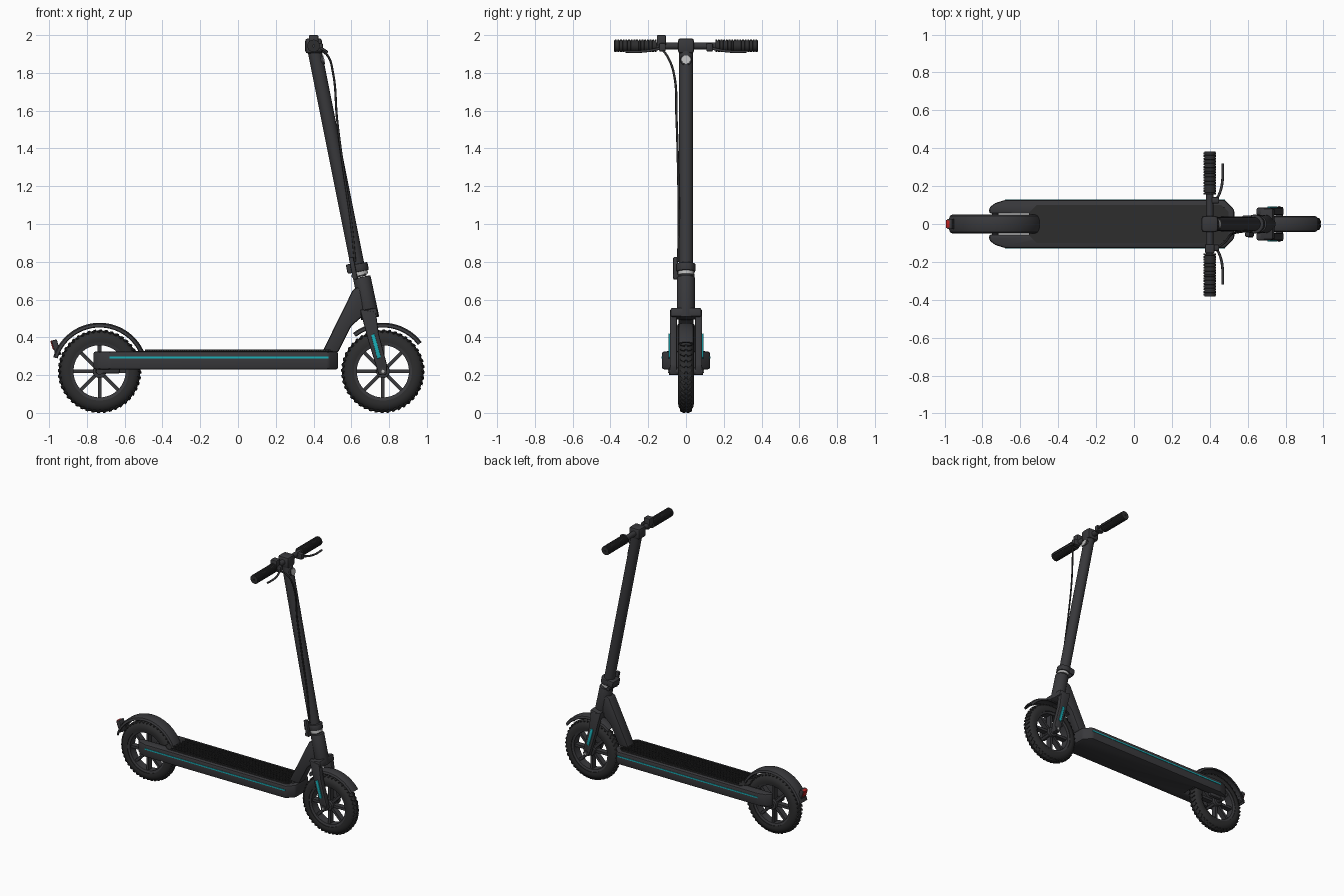
import bpy, bmesh, math
from mathutils import Vector, Matrix

if "Cube" in bpy.data.objects:
    bpy.data.objects.remove(bpy.data.objects["Cube"])


def material(name, r, g, b):
    m = bpy.data.materials.new(name)
    m.use_nodes = True
    m.diffuse_color = (r, g, b, 1)
    m.node_tree.nodes["Principled BSDF"].inputs["Base Color"].default_value = (r, g, b, 1)
    return m


BODY = material("charcoal", 0.04, 0.04, 0.044)
RUBBER = material("rubber_black", 0.026, 0.026, 0.027)
CYAN = material("cyan", 0.01, 0.42, 0.47)
RED = material("red", 0.5, 0.015, 0.015)
SILVER = material("silver", 0.5, 0.5, 0.5)


def finish(bm, name, mat, bevel=0, angle=35):
    bmesh.ops.recalc_face_normals(bm, faces=bm.faces)
    if bevel:
        bmesh.ops.bevel(bm, geom=bm.edges[:], offset=bevel, segments=2,
                        profile=0.5, affect='EDGES', clamp_overlap=True)
    me = bpy.data.meshes.new(name)
    bm.to_mesh(me)
    bm.free()
    for p in me.polygons:
        p.use_smooth = True
    me.set_sharp_from_angle(angle=math.radians(angle))
    me.materials.append(mat)
    ob = bpy.data.objects.new(name, me)
    bpy.context.collection.objects.link(ob)
    return ob


def add_box(bm, centre, size, rot=None):
    m = Matrix.Translation(centre) @ (rot or Matrix()) @ Matrix.Diagonal((*size, 1))
    bmesh.ops.create_cube(bm, size=1, matrix=m)


def box(name, centre, size, mat, bevel=0, tilt=0):
    bm = bmesh.new()
    add_box(bm, centre, size, Matrix.Rotation(tilt, 4, 'Y'))
    return finish(bm, name, mat, bevel)


def rod(name, p, q, r, mat, r2=None, segs=32, bevel=0):
    p, q = Vector(p), Vector(q)
    d = q - p
    m = Matrix.Translation((p + q) / 2) @ d.to_track_quat('Z', 'Y').to_matrix().to_4x4()
    bm = bmesh.new()
    bmesh.ops.create_cone(bm, cap_ends=True, segments=segs, radius1=r,
                          radius2=r2 or r, depth=d.length, matrix=m)
    return finish(bm, name, mat, bevel)


def prism(name, outline, place, mat, bevel=0):
    """Outline extruded between two levels; place(u, v, side) gives the 3D point."""
    bm = bmesh.new()
    low, high = ([bm.verts.new(place(u, v, s)) for u, v in outline] for s in (0, 1))
    bm.faces.new(low)
    bm.faces.new(high)
    n = len(outline)
    for i in range(n):
        j = (i + 1) % n
        bm.faces.new((low[i], low[j], high[j], high[i]))
    return finish(bm, name, mat, bevel)


def sideways(y0, y1):
    return lambda u, v, s: (u, y1 if s else y0, v)


def upright(z0, z1):
    return lambda u, v, s: (u, v, z1 if s else z0)


def lathe(name, cx, cz, section, mat, a0=0, a1=360, segs=64):
    """Closed (radius, y) section swept about the y direction."""
    bm = bmesh.new()
    full = a1 - a0 == 360
    rings = []
    for k in range(segs if full else segs + 1):
        a = math.radians(a0 + (a1 - a0) * k / segs)
        rings.append([bm.verts.new((cx + r * math.cos(a), y, cz + r * math.sin(a)))
                      for r, y in section])
    n = len(section)
    for k in range(segs):
        A, B = rings[k], rings[(k + 1) % len(rings)]
        for i in range(n):
            j = (i + 1) % n
            bm.faces.new((A[i], A[j], B[j], B[i]))
    if not full:
        bm.faces.new(rings[0])
        bm.faces.new(rings[-1])
    return finish(bm, name, mat)


def cable(name, points, r, mat):
    cu = bpy.data.curves.new(name, 'CURVE')
    cu.dimensions = '3D'
    cu.bevel_depth, cu.bevel_resolution, cu.use_fill_caps = r, 3, True
    sp = cu.splines.new('BEZIER')
    sp.bezier_points.add(len(points) - 1)
    for bp, co in zip(sp.bezier_points, points):
        bp.co = co
        bp.handle_left_type = bp.handle_right_type = 'AUTO'
    cu.materials.append(mat)
    bpy.context.collection.objects.link(bpy.data.objects.new(name, cu))


AXLE_Z = 0.22
REAR_X, FRONT_X = -0.733, 0.767


def wheel(label, cx):
    # tyre: rounded section with a flat inner side
    tyre = [(0.17 + 0.046 * math.sin(t), 0.042 * math.cos(t))
            for t in (math.radians(-20 + 22 * k) for k in range(11))]
    lathe(label + "_tyre", cx, AXLE_Z, tyre, RUBBER)
    # chevron tread blocks
    bm = bmesh.new()
    for k in range(44):
        spin = Matrix.Rotation(math.tau * k / 44, 4, 'Y')
        for s in (-1, 1):
            lean = Matrix.Rotation(s * 0.6, 4, 'Z') @ Matrix.Rotation(-s * 0.38, 4, 'X')
            centre = Vector((cx, 0, AXLE_Z)) + spin @ Vector((0, s * 0.016, 0.2125))
            add_box(bm, centre, (0.014, 0.027, 0.008), spin @ lean)
    finish(bm, label + "_tread", RUBBER)
    # rim, hub and tapered spokes
    lathe(label + "_rim", cx, AXLE_Z,
          [(0.138, -0.03), (0.165, -0.038), (0.165, 0.038), (0.138, 0.03)], BODY)
    rod(label + "_hub", (cx, -0.04, AXLE_Z), (cx, 0.04, AXLE_Z), 0.036, BODY, bevel=0.004)
    bm = bmesh.new()
    for k in range(8):
        spin = Matrix.Rotation(math.tau * k / 8, 4, 'Y')
        add_box(bm, Vector((cx, 0, AXLE_Z)) + spin @ Vector((0, 0, 0.085)),
                (0.019, 0.04, 0.125), spin)
    finish(bm, label + "_spokes", BODY)


wheel("rear", REAR_X)
wheel("front", FRONT_X)


# curved mudguards
def guard(name, cx, half, a0, a1):
    outer = [(0.236, -half), (0.25, -0.86 * half), (0.257, -0.45 * half)]
    inner = [(0.248, 0.4 * half), (0.242, 0.78 * half), (0.232, 0.9 * half)]
    section = outer + [(r, -y) for r, y in reversed(outer)]
    section += list(reversed(inner)) + [(r, -y) for r, y in inner]
    lathe(name, cx, AXLE_Z, section, BODY, a0, a1, 40)


guard("rear_mudguard", REAR_X, 0.05, 25, 163)
guard("front_mudguard", FRONT_X, 0.043, 37, 128)
box("tail_light_mount", (-0.962, 0, 0.345), (0.03, 0.055, 0.085), BODY, 0.006, -0.3)
box("tail_light", (-0.975, 0, 0.36), (0.024, 0.045, 0.05), RED, 0.005, -0.3)

# deck with a slot for the rear wheel
half = [(-0.5, 0.055), (-0.765, 0.055), (-0.765, 0.085), (-0.735, 0.11), (-0.68, 0.127),
        (0.48, 0.127), (0.53, 0.075)]
deck = half + [(x, -y) for x, y in reversed(half)]
prism("deck", deck, upright(0.23, 0.325), BODY, 0.012)
pad_half = [(-0.555, 0.06), (-0.515, 0.1), (0.46, 0.1), (0.5, 0.065)]
prism("deck_mat", pad_half + [(x, -y) for x, y in reversed(pad_half)],
      upright(0.322, 0.328), RUBBER)
bm = bmesh.new()
for row in range(11):
    for k in range(40):
        x = -0.485 + 0.0245 * k + 0.01 * (row % 2)
        add_box(bm, (x, -0.085 + 0.017 * row, 0.331), (0.016, 0.008, 0.008))
finish(bm, "deck_grip_studs", RUBBER)
for s, side in ((-1, "right"), (1, "left")):
    box(side + "_deck_stripe", (-0.1, s * 0.1275, 0.293), (1.16, 0.005, 0.01), CYAN)
    box(side + "_rear_axle_arm", (-0.69, s * 0.07, 0.25), (0.13, 0.03, 0.085), BODY, 0.012)
    rod(side + "_rear_axle_nut", (REAR_X, s * 0.04, AXLE_Z), (REAR_X, s * 0.09, AXLE_Z),
        0.018, BODY, segs=16)

# neck joining the deck to the steering head
prism("neck", [(0.445, 0.32), (0.53, 0.32), (0.6, 0.46), (0.67, 0.52), (0.665, 0.68),
               (0.61, 0.655)], sideways(-0.04, 0.04), BODY, 0.012)
rod("steering_head", (0.70, 0, 0.5), (0.655, 0, 0.72), 0.049, BODY, 0.047, bevel=0.005)
box("fork_crown", (0.695, 0, 0.525), (0.09, 0.165, 0.05), BODY, 0.012, -0.2)

# fork legs, reflectors and axle nuts
leg = [(0.645, 0.55), (0.73, 0.535), (0.745, 0.42), (0.79, 0.25), (0.785, 0.2),
       (0.745, 0.2), (0.73, 0.25), (0.69, 0.38)]
for s, side in ((-1, "right"), (1, "left")):
    prism(side + "_fork_leg", leg, sideways(s * 0.048, s * 0.086), BODY, 0.008)
    prism(side + "_fork_reflector", [(0.705, 0.41), (0.722, 0.42), (0.757, 0.295), (0.738, 0.285)],
          sideways(s * 0.085, s * 0.093), CYAN, 0.002)
    rod(side + "_front_axle", (FRONT_X, s * 0.03, AXLE_Z), (FRONT_X, s * 0.09, AXLE_Z),
        0.02, BODY, segs=16)
    rod(side + "_front_axle_nut", (FRONT_X, s * 0.088, AXLE_Z), (FRONT_X, s * 0.095, AXLE_Z),
        0.009, SILVER, segs=6)

# stem, folding collar and latch
rod("stem", (0.645, 0, 0.72), (0.403, 0, 1.93), 0.037, BODY)
rod("collar_ring", (0.648, 0, 0.73), (0.644, 0, 0.75), 0.042, SILVER)
rod("collar", (0.644, 0, 0.748), (0.636, 0, 0.79), 0.05, BODY, bevel=0.005)
box("collar_clamp", (0.6, 0, 0.765), (0.05, 0.09, 0.05), BODY, 0.008, -0.2)
box("folding_latch", (0.61, -0.055, 0.765), (0.025, 0.025, 0.12), BODY, 0.006, -0.2)
rod("latch_pin", (0.615, -0.07, 0.725), (0.615, 0.045, 0.725), 0.014, BODY, segs=16)

# handlebar, grips and controls
BAR_X, BAR_Z = 0.40, 1.943
box("bar_clamp", (BAR_X, 0, BAR_Z), (0.088, 0.085, 0.08), BODY, 0.014)
rod("handlebar", (BAR_X, -0.36, BAR_Z), (BAR_X, 0.36, BAR_Z), 0.019, BODY)
for s, side in ((-1, "right"), (1, "left")):
    ribs = [(0.005, s * 0.155)]
    for k in range(16):
        y = 0.155 + 0.0142 * k
        ribs += [(0.033, s * y), (0.033, s * (y + 0.009)),
                 (0.029, s * (y + 0.01)), (0.029, s * (y + 0.0135))]
    lathe(side + "_grip", BAR_X, BAR_Z, ribs + [(0.005, s * 0.382)], RUBBER, segs=24)
    box(side + "_lever_mount", (BAR_X + 0.02, s * 0.125, BAR_Z - 0.008),
        (0.06, 0.035, 0.045), BODY, 0.008)
    cable(side + "_brake_lever", [(0.43, s * 0.12, 1.935), (0.455, s * 0.17, 1.922),
                                  (0.468, s * 0.24, 1.913), (0.468, s * 0.32, 1.913)], 0.007, BODY)
box("throttle", (BAR_X, -0.13, 1.972), (0.05, 0.048, 0.056), BODY, 0.006)
rod("headlight_housing", (0.42, 0, 1.863), (0.453, 0, 1.87), 0.03, BODY)
rod("headlight_lens", (0.44, 0, 1.867), (0.457, 0, 1.8705), 0.023, SILVER)

# brake cable running down the stem
cable("brake_cable", [(0.43, -0.13, 1.925), (0.475, -0.1, 1.89), (0.503, -0.065, 1.8),
                      (0.525, -0.05, 1.55), (0.56, -0.042, 1.28), (0.60, -0.038, 1.0),
                      (0.62, -0.042, 0.8)], 0.006, RUBBER)
